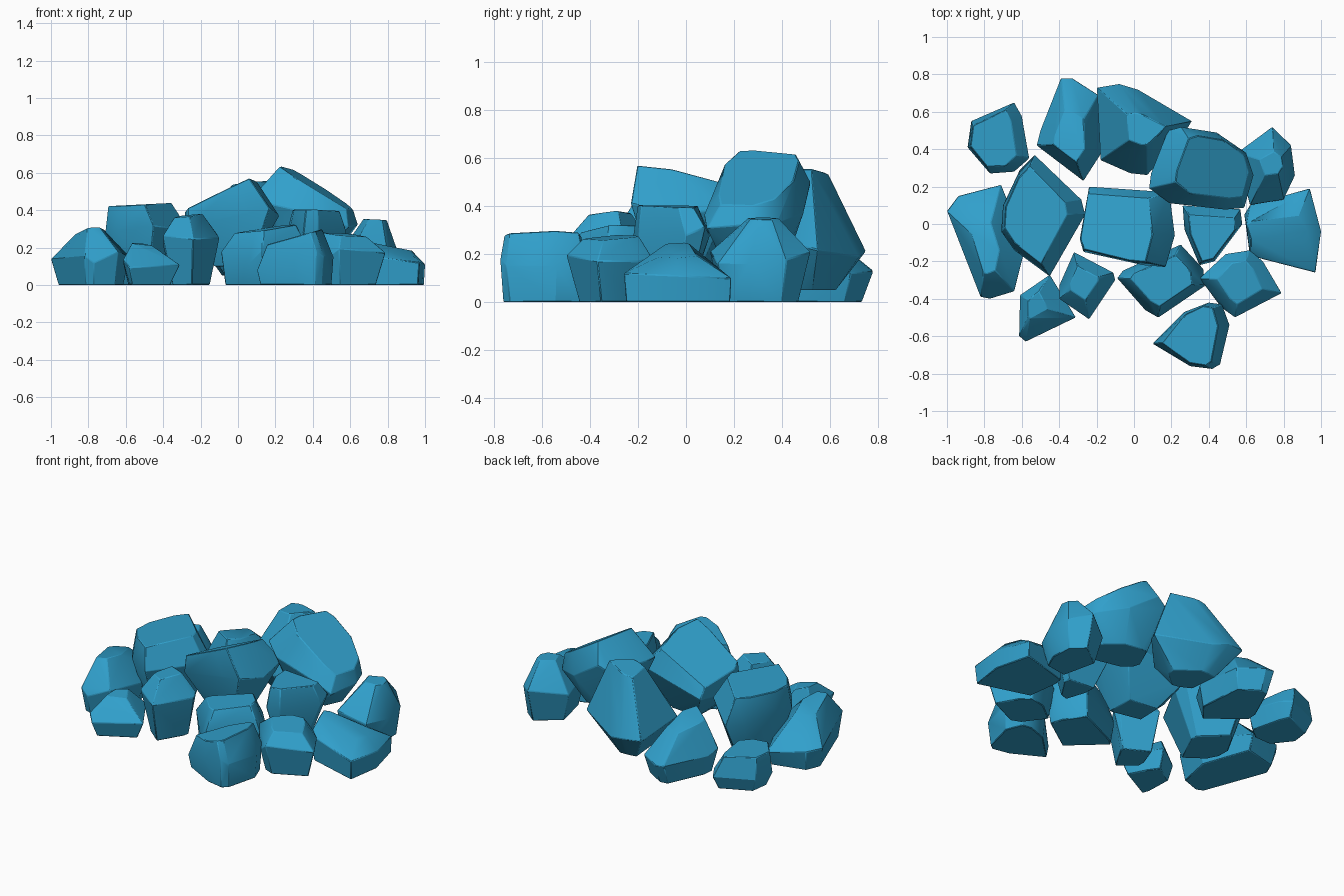
import bpy, bmesh, math, random
from mathutils import Vector

if "Cube" in bpy.data.objects:
    bpy.data.objects.remove(bpy.data.objects["Cube"])

stone = bpy.data.materials.new("blue_stone")
stone.diffuse_color = (0.03, 0.35, 0.60, 1)
stone.use_nodes = True
stone.node_tree.nodes["Principled BSDF"].inputs["Base Color"].default_value = stone.diffuse_color
random.seed(4)


def rock(name, outline, z0, zmid, top, slope, base_scale, top_scale, shift=(0, 0)):
    """Chipped boulder: hull of a small base ring, the widest plan outline and a tilted top ring."""
    pts = [Vector((x, y)) for x, y in outline]
    c = sum(pts, Vector((0, 0))) / len(pts)
    s, off = Vector(slope), Vector(shift)
    bm = bmesh.new()
    for p in pts:
        d = p - c
        b = c + d * (base_scale + random.uniform(-.06, .06))
        t = c + Vector((d.x * top_scale[0], d.y * top_scale[1])) + off
        z = zmid + 0.5 * s.dot(d) + random.uniform(-.035, .035)
        bm.verts.new((b.x, b.y, z0))
        bm.verts.new((p.x, p.y, max(z0 + 0.02, z)))
        bm.verts.new((t.x, t.y, top + s.dot(t - c)))
    hull = bmesh.ops.convex_hull(bm, input=bm.verts[:])
    junk = {v for v in hull["geom_interior"] + hull["geom_unused"]
            if isinstance(v, bmesh.types.BMVert)}
    bmesh.ops.delete(bm, geom=list(junk), context='VERTS')
    bmesh.ops.dissolve_limit(bm, angle_limit=math.radians(6), verts=bm.verts[:], edges=bm.edges[:])
    bmesh.ops.recalc_face_normals(bm, faces=bm.faces[:])
    me = bpy.data.meshes.new(name)
    bm.to_mesh(me)
    bm.free()
    me.materials.append(stone)
    ob = bpy.data.objects.new(name, me)
    bpy.context.collection.objects.link(ob)
    # softly worn edges
    bev = ob.modifiers.new("worn_edges", 'BEVEL')
    bev.width, bev.segments, bev.limit_method = 0.004, 1, 'ANGLE'
    bev.angle_limit = math.radians(35)
    bpy.ops.object.select_all(action='DESELECT')
    bpy.context.view_layer.objects.active = ob
    ob.select_set(True)
    bpy.ops.object.shade_smooth_by_angle(angle=math.radians(30))


# back and left rocks
rock("small_back_left_rock", [(-.87, .55), (-.64, .65), (-.60, .58), (-.56, .35), (-.64, .28),
     (-.77, .27), (-.89, .41)], 0, .11, .21, (-.05, 0), .82, (.75, .80), (-.03, 0))
rock("left_rock", [(-1, .07), (-.94, .15), (-.71, .21), (-.58, -.12), (-.64, -.36),
     (-.77, -.40), (-.82, -.39)], 0, .13, .29, (.10, -.12), .85, (.35, .45), (-.01, -.02))
rock("large_left_rock", [(-.53, .37), (-.61, .29), (-.70, .10), (-.71, -.04), (-.64, -.14),
     (-.45, -.28), (-.26, .05), (-.28, .13)], 0, .29, .43, (.05, 0), .55, (.75, .80), (-.03, 0))
rock("back_left_rock", [(-.52, .42), (-.50, .50), (-.39, .78), (-.33, .78), (-.19, .69),
     (-.18, .37), (-.27, .23), (-.40, .34)], 0, .15, .29, (0, -.20), .85, (.5, .5), (0, -.04))
rock("back_rock", [(-.20, .73), (-.08, .75), (.02, .72), (.31, .55), (.25, .45), (.07, .26),
     (-.02, .27), (-.18, .34)], .05, .22, .54, (.12, -.05), .5, (.40, .35), (.03, 0))

# stacked upper rocks
rock("centre_top_rock", [(-.24, .20), (.19, .17), (.22, -.06), (.17, -.23), (.05, -.22),
     (-.27, -.15), (-.29, -.08)], .10, .33, .50, (.44, -.22), .40, (.75, .85), (-.06, .0))
rock("highest_rock", [(.18, .50), (.25, .52), (.44, .49), (.60, .38), (.64, .26), (.59, .085),
     (.49, .075), (.19, .11), (.08, .19), (.09, .27)], .18, .42, .56, (-.60, .12), .6,
     (.70, .75), (.06, .01))
rock("small_stacked_rock", [(.26, .10), (.57, .08), (.58, 0), (.43, -.20), (.35, -.22),
     (.27, -.03)], .08, .28, .40, (-.03, -.02), .6, (.78, .78), (0, -.02))

# right-hand rocks
rock("back_right_rock", [(.55, .38), (.74, .52), (.84, .42), (.86, .26), (.80, .13), (.62, .10)],
     0, .18, .35, (-.05, 0), .8, (.40, .30), (.01, .02))
rock("right_rock", [(.59, .05), (.62, .10), (.94, .19), (1, -.04), (.97, -.26), (.83, -.22),
     (.62, -.17)], 0, .12, .21, (-.20, 0), .92, (.80, .35), (-.03, .01))
rock("front_right_rock", [(.35, -.29), (.49, -.16), (.62, -.14), (.69, -.20), (.79, -.37),
     (.54, -.50), (.47, -.45)], 0, .17, .27, (-.08, .06), .75, (.55, .65))

# front rocks
rock("front_middle_rock", [(-.09, -.29), (-.06, -.25), (.17, -.20), (.25, -.11), (.37, -.24),
     (.38, -.33), (.13, -.50), (.06, -.46)], 0, .16, .30, (.14, .05), .85, (.70, .70))
rock("front_rock", [(.10, -.64), (.27, -.47), (.40, -.42), (.47, -.43), (.51, -.54), (.46, -.75),
     (.42, -.775), (.30, -.76)], 0, .15, .275, (.28, 0), .88, (.72, .90), (-.02, 0))
rock("front_left_tall_rock", [(-.40, -.33), (-.32, -.15), (-.11, -.26), (-.10, -.30),
     (-.24, -.51), (-.40, -.40)], 0, .25, .37, (.12, .06), .68, (.50, .50), (-.01, .01))
rock("small_front_left_rock", [(-.61, -.38), (-.45, -.27), (-.40, -.35), (-.31, -.50),
     (-.58, -.63), (-.615, -.60)], 0, .12, .215, (-.12, .05), .75, (.35, .40), (-.03, .02))
